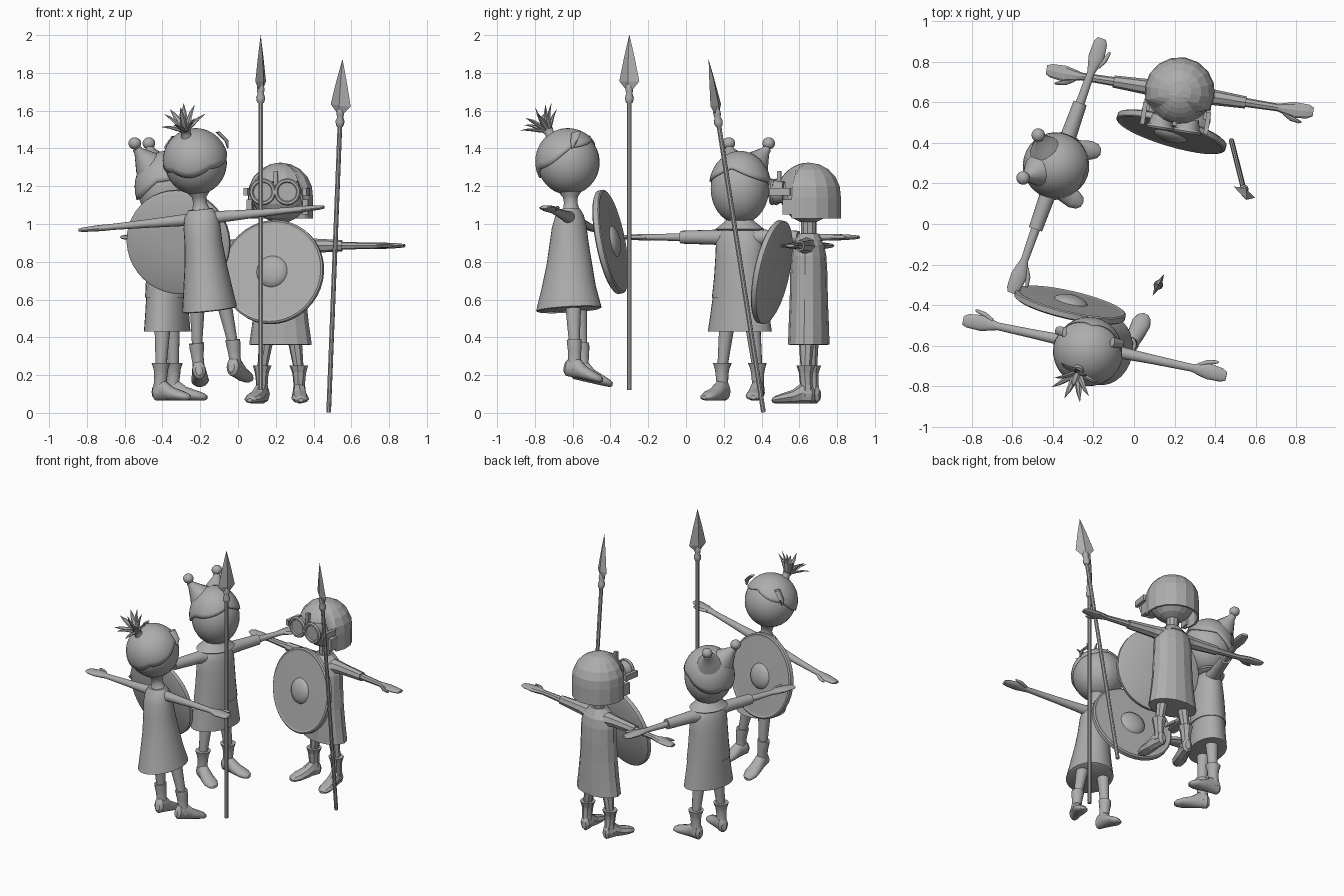
import bpy, bmesh, math
from mathutils import Matrix, Vector

if "Cube" in bpy.data.objects:
    bpy.data.objects.remove(bpy.data.objects["Cube"])

T, R, rad = Matrix.Translation, Matrix.Rotation, math.radians
grey = bpy.data.materials.new("plain grey")
grey.diffuse_color = (0.42, 0.42, 0.42, 1)
grey.use_nodes = True
grey.node_tree.nodes["Principled BSDF"].inputs["Base Color"].default_value = grey.diffuse_color


def finish(name, bm, M, smooth=True):
    bmesh.ops.recalc_face_normals(bm, faces=bm.faces)
    me = bpy.data.meshes.new(name)
    bm.to_mesh(me)
    bm.free()
    me.materials.append(grey)
    if smooth:
        me.shade_smooth()
        me.set_sharp_from_angle(angle=rad(40))
    ob = bpy.data.objects.new(name, me)
    bpy.context.scene.collection.objects.link(ob)
    ob.matrix_world = M
    return ob


def loft(name, axis, stations, M, n=16, smooth=True, mirror=1):
    """Elliptical rings along an axis: (position, centre u, centre v, radius u, radius v)."""
    bm = bmesh.new()
    rings = []
    for t, u, v, ru, rv in stations:
        ring = []
        for i in range(n):
            a = 2 * math.pi * i / n
            p, q = u + ru * math.cos(a), v + rv * math.sin(a)
            x, y, z = {'X': (t, p, q), 'Y': (p, t, q), 'Z': (p, q, t)}[axis]
            ring.append(bm.verts.new((x * mirror, y, z)))
        rings.append(ring)
    for a, b in zip(rings, rings[1:]):
        for i in range(n):
            j = (i + 1) % n
            bm.faces.new((a[i], a[j], b[j], b[i]))
    bm.faces.new(rings[0])
    bm.faces.new(rings[-1])
    return finish(name, bm, M, smooth)


def ball(name, c, r, M, n=20, smooth=True):
    bm = bmesh.new()
    bmesh.ops.create_uvsphere(bm, u_segments=n, v_segments=max(6, n * 2 // 3), radius=1,
                              matrix=T(c) @ Matrix.Diagonal((*r, 1)))
    return finish(name, bm, M, smooth)


def cap(name, c, r, edge, M, n=40, rings=10, straight=False, smooth=True):
    """Dome whose lower edge (degrees from the crown) depends on azimuth; 0 is the front."""
    bm = bmesh.new()
    top = bm.verts.new((c[0], c[1], c[2] + r[2]))
    prev = None
    for k in range(1, rings + 1):
        ring = []
        for i in range(n):
            az = 2 * math.pi * i / n
            t = rad(edge(math.degrees(math.atan2(math.sin(az), math.cos(az))))) * k / rings
            s, h = math.sin(t), math.cos(t)
            if straight and t > math.pi / 2:
                s, h = 1, math.pi / 2 - t
            ring.append(bm.verts.new((c[0] + r[0] * s * math.sin(az),
                                      c[1] - r[1] * s * math.cos(az), c[2] + r[2] * h)))
        for i in range(n):
            j = (i + 1) % n
            bm.faces.new((top, ring[i], ring[j]) if prev is None
                         else (prev[i], ring[i], ring[j], prev[j]))
        prev = ring
    ob = finish(name, bm, M, smooth)
    mod = ob.modifiers.new("thickness", 'SOLIDIFY')
    mod.thickness, mod.offset = 0.014, -1
    return ob


def torus(name, M, r, tube, n=20, m=6):
    bm = bmesh.new()
    g = [[bm.verts.new(((r + tube * math.cos(b)) * math.cos(a),
                        (r + tube * math.cos(b)) * math.sin(a), tube * math.sin(b)))
          for b in [2 * math.pi * j / m for j in range(m)]]
         for a in [2 * math.pi * i / n for i in range(n)]]
    for i in range(n):
        for j in range(m):
            bm.faces.new((g[i][j], g[(i + 1) % n][j], g[(i + 1) % n][(j + 1) % m], g[i][(j + 1) % m]))
    return finish(name, bm, M)


def box(name, c, size, M):
    bm = bmesh.new()
    bmesh.ops.create_cube(bm, size=1, matrix=T(c) @ Matrix.Diagonal((*size, 1)))
    return finish(name, bm, M, False)


def limbs(tag, M, arm_z, hip_z, n, smooth, sleeve=None, pitch=0, lift=0, cuff=0.05):
    """Arms, hands, legs and boots, local front is -y."""
    for s, side in ((1, "left"), (-1, "right")):
        kw = dict(M=M, n=n, smooth=smooth, mirror=s)
        loft(f"{tag}_{side}_arm", 'X', [
            (.05, 0, arm_z, .035, .035), (.12, 0, arm_z, .03, .03), (.3, 0, arm_z, .023, .022),
            (.49, 0, arm_z, .019, .016), (.53, 0, arm_z, .03, .017), (.57, 0, arm_z, .04, .016),
            (.64, .004, arm_z, .034, .012), (.665, .006, arm_z, .022, .008)], **kw)
        loft(f"{tag}_{side}_thumb", 'X', [
            (.52, -.02, arm_z, .012, .01), (.56, -.042, arm_z, .013, .01),
            (.6, -.052, arm_z, .009, .008), (.615, -.054, arm_z, .004, .004)], **kw)
        if sleeve:
            loft(f"{tag}_{side}_sleeve", 'X', [
                (.06, 0, arm_z - .005, .055, .05), (.14, 0, arm_z, .04, .04),
                (.33, 0, arm_z, sleeve, sleeve), (.33, 0, arm_z, .02, .02)], **kw)
        loft(f"{tag}_{side}_leg", 'Z', [
            (.1 + lift, .1, 0, .026, .026), (.2 + lift, .095, 0, .028, .03),
            (hip_z, .07, 0, .042, .045)], **kw)
        F = M @ T((s * .1, 0, .1 + lift)) @ R(rad(12 * s), 4, 'Z') @ R(rad(pitch), 4, 'X') @ T((0, 0, -.1))
        loft(f"{tag}_{side}_shoe", 'Y', [
            (.046, 0, .045, .018, .028), (.03, 0, .05, .034, .05), (-.02, 0, .055, .037, .055),
            (-.07, 0, .036, .043, .036), (-.13, 0, .026, .047, .026),
            (-.165, 0, .02, .034, .019), (-.18, 0, .017, .014, .01)], F, n, smooth)
        loft(f"{tag}_{side}_boot_shaft", 'Z', [
            (.04, .1, .005, .036, .04), (.1, .1, .003, .031, .034), (.14, .1, 0, .034, .036),
            (.165, .1, 0, .038, .038), (.2, .098, 0, cuff, cuff), (.2, .097, 0, .03, .03)],
            M @ T((0, 0, lift)), n, smooth, s)


# --- Figure with a top knot, leaning, facing +y
A = T((-.1, -.56, .15)) @ R(rad(3), 4, 'X') @ R(rad(-6), 4, 'Y') @ R(rad(168.3), 4, 'Z')
limbs("topknot", A, .885, .45, 16, True, pitch=16, lift=.03, cuff=.04)
loft("topknot_dress", 'Z', [
    (.40, 0, .04, .135, .165), (.405, 0, .04, .145, .175), (.52, 0, .035, .128, .145), (.65, 0, .025, .11, .12),
    (.76, 0, .02, .1, .103), (.84, 0, .015, .098, .092), (.9, 0, .01, .088, .075),
    (.935, 0, .005, .065, .052)], A, 28)
loft("topknot_neck", 'Z', [(.9, 0, .005, .075, .06), (.94, 0, 0, .045, .042), (.97, 0, 0, .036, .036),
                           (1.0, 0, 0, .04, .04), (1.04, 0, 0, .07, .07)], A)
ball("topknot_head", (0, 0, 1.185), (.165, .165, .172), A, 28)
cap("topknot_hair", (0, .003, 1.188), (.174, .174, .178),
    lambda d: 80 - 28 * math.cos(rad(d)) + 7 * abs(math.sin(rad(d * 2.5))), A)
loft("topknot_band", 'Z', [(0, 0, 0, .035, .035), (.03, 0, 0, .024, .024), (.05, 0, 0, .03, .03)],
     A @ T((.015, .085, 1.32)) @ R(rad(-25), 4, 'X'), 12)
for i in range(10):
    K = A @ T((.015, .1, 1.355)) @ R(rad(-32), 4, 'X') @ R(rad(i * 40), 4, 'Z') \
        @ R(rad(48 if i % 2 else 34) if i < 9 else 0, 4, 'X')
    loft(f"topknot_spike_{i}", 'Z', [(0, 0, 0, .012, .008), (.06, 0, 0, .018, .009),
                                     (.11, 0, -.004, .012, .006), (.15, 0, -.015, .001, .001)], K, 6)
# loose fringe locks at the temples
for s in (1, -1):
    loft("topknot_lock", 'Z', [(1.24, .168, -.06, .004, .006), (1.28, .163, -.07, .011, .02),
                               (1.33, .12, -.075, .012, .025)], A, 8, True, s)

# --- Figure with two buns, facing +x
B = T((-.375, .285, .065)) @ R(rad(70.5), 4, 'Z')
limbs("twobuns", B, .865, .42, 16, True, sleeve=.034)
loft("twobuns_skirt", 'Z', [(.365, 0, 0, .165, .105), (.367, 0, 0, .175, .115), (.45, 0, 0, .162, .11),
                            (.56, 0, 0, .146, .105)], B, 28)
loft("twobuns_shirt", 'Z', [(.545, 0, 0, .14, .1), (.547, 0, 0, .152, .112), (.65, 0, 0, .14, .108),
                            (.76, 0, 0, .133, .1), (.84, 0, 0, .13, .09), (.89, 0, 0, .11, .075),
                            (.92, 0, 0, .07, .055)], B, 28)
loft("twobuns_collar", 'Z', [(.9, 0, 0, .12, .095), (.908, 0, 0, .132, .105), (.94, 0, 0, .09, .075),
                             (.965, 0, 0, .062, .058), (.965, 0, 0, .05, .048)], B, 20)
loft("twobuns_neck", 'Z', [(.88, 0, 0, .05, .05), (.99, 0, 0, .055, .055)], B)
ball("twobuns_head", (0, 0, 1.12), (.155, .155, .185), B, 28)
cap("twobuns_hair", (0, .005, 1.13), (.165, .168, .192),
    lambda d: 82 - 24 * math.cos(rad(d)) + 9 * abs(math.sin(rad(d * 2))), B)
for s in (1, -1):
    D = Vector((s * .6, .6, 1)).to_track_quat('Z', 'Y').to_matrix().to_4x4()
    loft("twobuns_bun_stem", 'Z', [(-.05, 0, 0, .08, .08), (.0, 0, 0, .05, .05), (.04, 0, 0, .026, .026),
                                   (.06, 0, 0, .022, .022)], B @ T((s * .08, .108, 1.29)) @ D, 14)
    ball("twobuns_bun", (s * .112, .142, 1.362), (.034, .034, .032), B, 14)

# --- Low-poly figure with helmet and goggles, facing -y
C = T((.225, .65, .05)) @ R(rad(-9), 4, 'Z')
limbs("helmeted", C, .835, .38, 8, False, sleeve=.03)
loft("helmeted_tunic", 'Z', [
    (.31, 0, 0, .155, .095), (.312, 0, 0, .168, .108), (.42, 0, 0, .152, .105), (.55, 0, 0, .138, .1),
    (.68, 0, 0, .132, .098), (.78, 0, 0, .13, .092), (.84, 0, 0, .118, .08),
    (.88, 0, 0, .07, .055)], C, 14, False)
loft("helmeted_collar", 'Z', [(.86, 0, 0, .1, .075), (.9, 0, 0, .055, .052), (.9, 0, 0, .04, .04)], C, 10, False)
loft("helmeted_neck", 'Z', [(.86, 0, 0, .04, .04), (1.0, 0, 0, .042, .042)], C, 10, False)
ball("helmeted_head", (0, -.002, 1.1), (.15, .15, .145), C, 16, False)
cap("helmet", (0, 0, 1.105), (.174, .172, .17), lambda d: 66 if abs(d) < 62 else 132,
    C, 16, 7, True, False)
box("helmet_nose_ridge", (0, -.158, 1.185), (.022, .02, .09), C)
for s in (1, -1):
    G = C @ T((s * .066, -.185, 1.12)) @ R(rad(90), 4, 'X')
    torus("goggle_ring", G, .06, .012)
    loft("goggle_lens", 'Z', [(-.008, 0, 0, .058, .058), (.002, 0, 0, .058, .058)], G, 20)
    loft("goggle_barrel", 'Z', [(-.06, 0, 0, .05, .055), (-.005, 0, 0, .062, .062)], G, 16)
    box("goggle_strap", (s * .158, -.13, 1.12), (.022, .11, .04), C)
    box("helmet_cheek_plate", (s * .15, -.085, 1.04), (.03, .06, .08), C)
box("goggle_bridge", (0, -.19, 1.12), (.03, .018, .02), C)


# --- Round shields
def shield(name, loc, normal):
    M = T(loc) @ Vector(normal).to_track_quat('Z', 'Y').to_matrix().to_4x4()
    prof = [(.05, -.02), (.265, -.02), (.279, -.012), (.279, .014), (.27, .02), (.258, .016), (.255, .016),
            (.084, .02), (.078, .03), (.055, .042), (.028, .049), (.004, .051)]
    loft(name, 'Z', [(z, 0, 0, r, r) for r, z in prof], M, 40)


shield("topknot_shield", (-.315, -.4, .905), (.22, .96, .19))
shield("helmeted_shield", (.185, .455, .745), (-.28, -.94, .2))


# --- Spears: shaft, bead ferrule and diamond-section blade
def spear(name, foot, tip, turn):
    foot, tip = Vector(foot), Vector(tip)
    L = (tip - foot).length
    M = T(foot) @ Vector((0, 0, 1)).rotation_difference(tip - foot).to_matrix().to_4x4() \
        @ R(rad(turn), 4, 'Z')
    loft(name + "_shaft", 'Z', [(0, 0, 0, .013, .013), (L - .34, 0, 0, .013, .013)], M, 8)
    loft(name + "_ferrule", 'Z', [(L - h, 0, 0, r, r) for h, r in
         ((.36, .016), (.35, .021), (.33, .024), (.31, .016), (.295, .02), (.28, .02), (.26, .014))], M, 10)
    loft(name + "_blade", 'Z', [(L - .29, 0, 0, .018, .012), (L - .245, 0, 0, .06, .018),
                                (L - .12, 0, 0, .032, .012), (L, 0, 0, .001, .001)], M, 4, False)


spear("upright_spear", (.12, -.3, .12), (.12, -.3, 2.0), 62)
spear("leaning_spear", (.48, .41, .003), (.553, .12, 1.87), -28)
